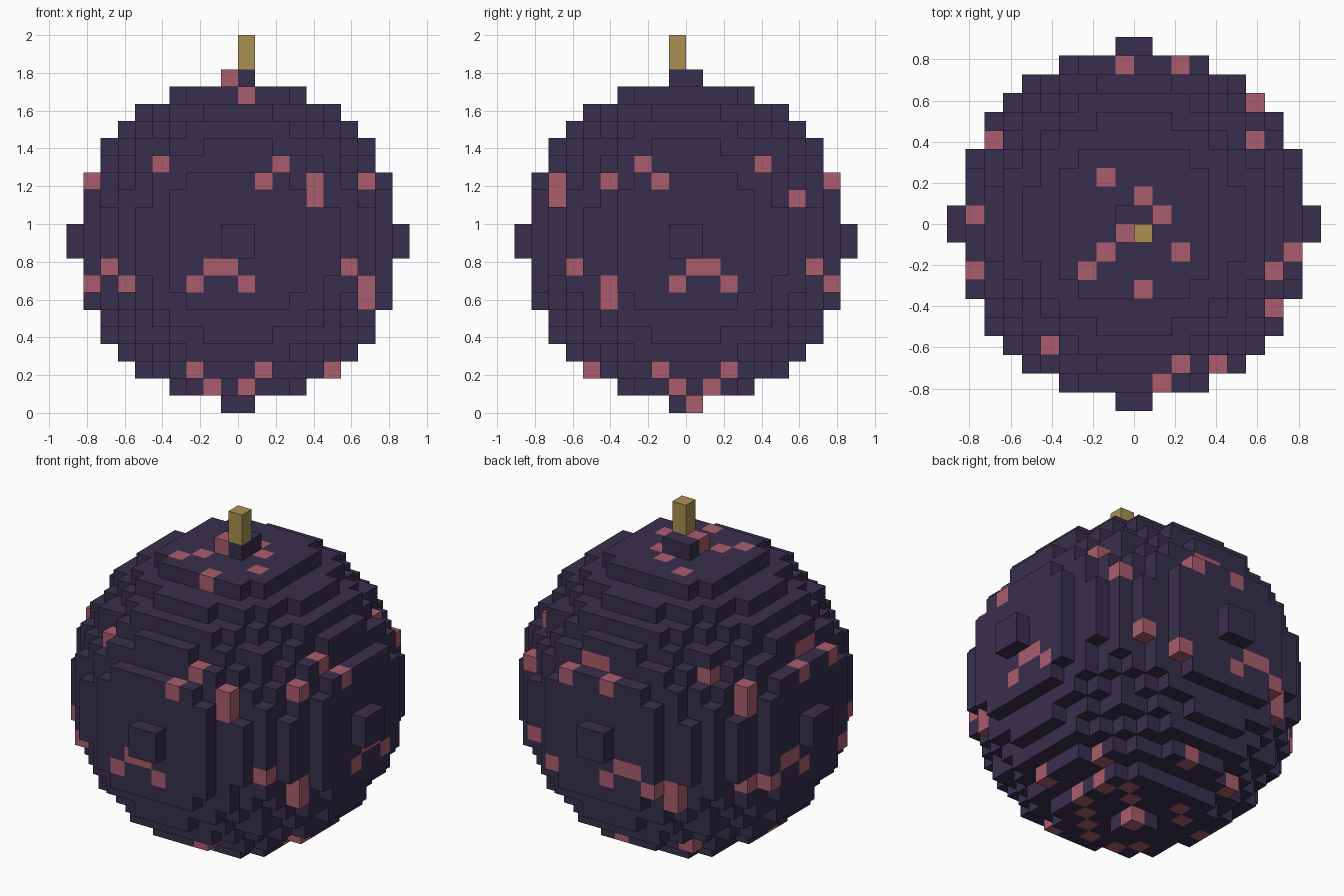
import bpy
import bmesh
from mathutils import Vector

cube = bpy.data.objects.get("Cube")
if cube:
    bpy.data.objects.remove(cube, do_unlink=True)

VOXEL = 2 / 22
RADIUS = 10
LIMIT = 91  # squared radius that shapes the stepped ball


def make_material(name, color):
    mat = bpy.data.materials.new(name)
    mat.use_nodes = True
    rgba = (*color, 1)
    mat.diffuse_color = rgba
    mat.node_tree.nodes["Principled BSDF"].inputs["Base Color"].default_value = rgba
    return mat


purple = make_material("dark_purple", (0.040, 0.028, 0.075))
pink = make_material("dusty_pink", (0.40, 0.11, 0.155))
gold = make_material("old_gold", (0.40, 0.28, 0.085))

# Cells of the ball: x and y are centred, z counts up from the ground
span = range(-RADIUS, RADIUS)
ball_cells = {
    (x, y, z + RADIUS)
    for x in span for y in span for z in span
    if sum((c + 0.5) ** 2 for c in (x, y, z)) <= LIMIT
}


def first_cell(line):
    """First filled cell met along a line of cells."""
    return next((cell for cell in line if cell in ball_cells), None)


def from_front(x, z):
    return first_cell((x, y, z) for y in span)


def from_back(x, z):
    return first_cell((x, y, z) for y in reversed(span))


def from_top(x, y):
    return first_cell((x, y, z) for z in reversed(range(2 * RADIUS)))


def from_below(x, y):
    return first_cell((x, y, z) for z in range(2 * RADIUS))


def mirrored(cell):
    """Reflect a cell across the diagonal between neighbouring sides."""
    x, y, z = cell
    return (-1 - y, -1 - x, z)


# Pink spots, given as the column or row in which they reach the surface
front_spots = [(-5, 14), (-9, 13), (2, 14), (1, 13), (-8, 8), (-9, 7),
               (-2, 8), (-1, 8), (-3, 7), (0, 7), (6, 8),
               (0, 1), (5, 2), (1, 2), (-2, 1), (-3, 2)]
back_spots = [(-1, 13), (2, 13), (0, 14), (1, 14), (3, 7), (5, 8),
              (-1, 7), (-2, 8), (-3, 8), (-4, 7), (0, 2)]
below_spots = [(3, -1), (2, -2), (1, 1), (2, 2), (-3, 1), (0, 0)]
top_spots = [(-2, 2), (0, 1), (1, 0), (-1, -1), (-2, -2), (-3, -3),
             (2, -2), (0, -4)]
corner_spots = [(4, -8, 12), (4, -8, 13), (7, -5, 13), (7, -5, 6), (7, -5, 7),
                (-7, -7, 7), (6, 6, 12), (-8, 4, 12), (-8, 4, 13), (-8, 4, 7),
                (-5, 7, 6), (-5, 7, 7), (-6, 5, 14), (-4, 4, 2)]

paired = [from_front(*s) for s in front_spots]
paired += [from_back(*s) for s in back_spots]
paired = [cell for cell in paired if cell]
below = [from_below(*s) for s in below_spots]
pink_cells = set(paired) | {mirrored(cell) for cell in paired}
pink_cells |= set(below) | {mirrored(c) for c in below if c[2] > 0}
pink_cells |= {from_top(*s) for s in top_spots} | set(corner_spots)


def add_object(name, bm, materials):
    mesh = bpy.data.meshes.new(name)
    bm.to_mesh(mesh)
    bm.free()
    for mat in materials:
        mesh.materials.append(mat)
    obj = bpy.data.objects.new(name, mesh)
    bpy.context.collection.objects.link(obj)
    return obj


# Stepped ball: one quad for every exposed cell side
bm = bmesh.new()
for cell in ball_cells:
    centre = Vector(cell) + Vector((0.5, 0.5, 0.5))
    for axis in range(3):
        for sign in (-1, 1):
            step = Vector((0, 0, 0))
            step[axis] = sign
            if tuple(int(c + s) for c, s in zip(cell, step)) in ball_cells:
                continue
            u = Vector((0, 0, 0))
            u[(axis + 1) % 3] = 0.5
            v = step.cross(u)
            middle = centre + step / 2
            corners = [middle - u - v, middle + u - v, middle + u + v, middle - u + v]
            face = bm.faces.new([bm.verts.new(c * VOXEL) for c in corners])
            face.material_index = 1 if cell in pink_cells else 0
bmesh.ops.remove_doubles(bm, verts=bm.verts, dist=VOXEL / 100)
add_object("ball", bm, [purple, pink])

# Stem: a square post two cells tall
bm = bmesh.new()
bmesh.ops.create_cube(bm, size=VOXEL)
bmesh.ops.scale(bm, vec=(1, 1, 2), verts=bm.verts)
bmesh.ops.translate(bm, vec=Vector((0.5, -0.5, 21)) * VOXEL, verts=bm.verts)
add_object("stem", bm, [gold])
